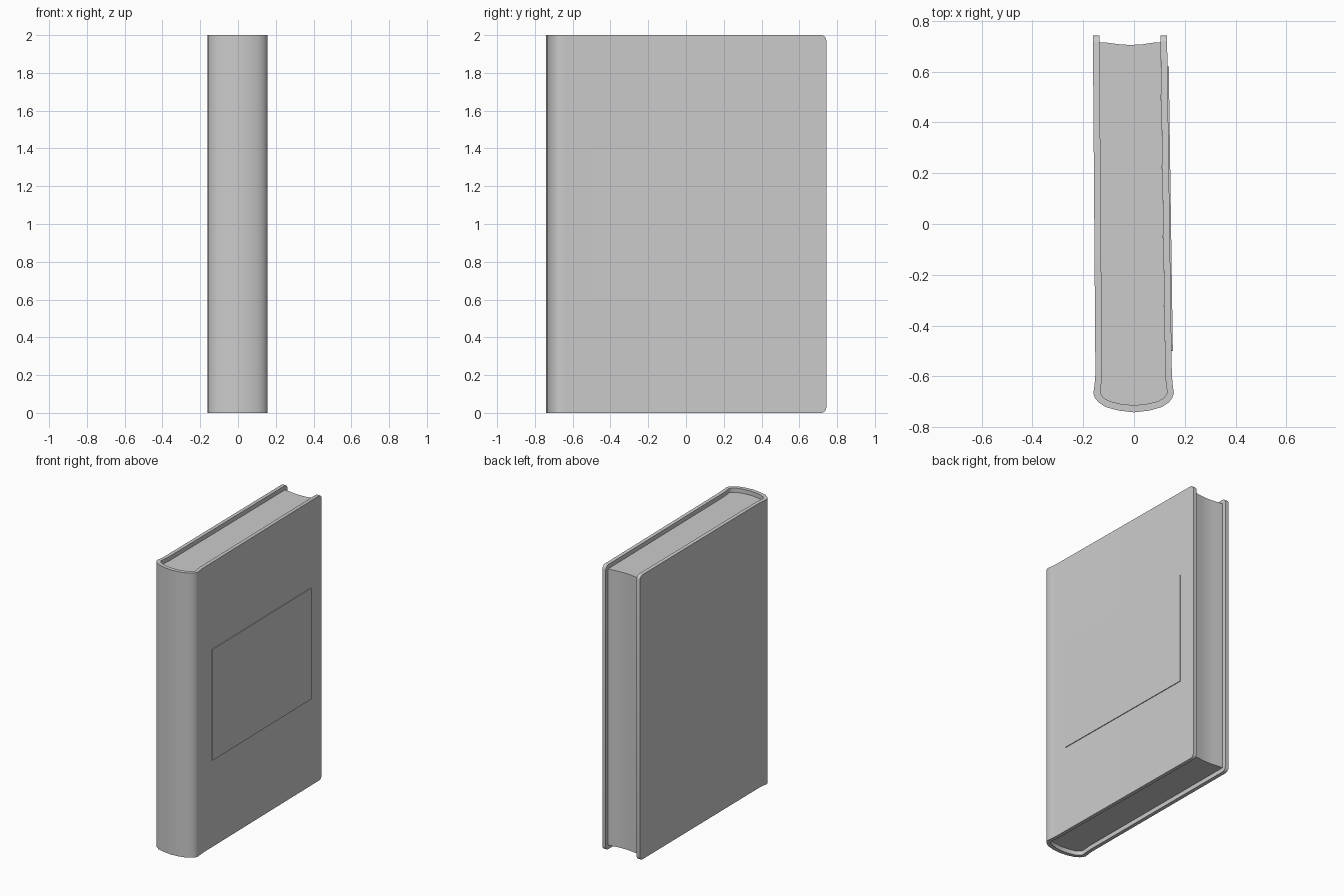
import bpy, bmesh

if "Cube" in bpy.data.objects:
    bpy.data.objects.remove(bpy.data.objects["Cube"])

HEIGHT = 2.0
RECESS = 0.03   # pages sit in from the cover at head and tail

# Cross-section of the case seen from above: left board, rounded spine, right board
outer = [(-0.162, 0.743), (-0.152, -0.59), (-0.155, -0.63), (-0.160, -0.667),
         (-0.154, -0.685), (-0.140, -0.702), (-0.112, -0.721), (-0.06, -0.735), (0, -0.742),
         (0.06, -0.735), (0.110, -0.721), (0.138, -0.702), (0.151, -0.685),
         (0.157, -0.667), (0.152, -0.63), (0.149, -0.59), (0.130, 0.743)]
inner = [(-0.136, 0.743), (-0.126, -0.59), (-0.129, -0.63), (-0.133, -0.662),
         (-0.128, -0.675), (-0.118, -0.686), (-0.096, -0.698), (-0.05, -0.709), (0, -0.714),
         (0.05, -0.709), (0.095, -0.698), (0.116, -0.686), (0.126, -0.675),
         (0.131, -0.662), (0.126, -0.63), (0.123, -0.59), (0.104, 0.743)]


def finish(name, bm):
    bmesh.ops.recalc_face_normals(bm, faces=bm.faces)
    mesh = bpy.data.meshes.new(name)
    bm.to_mesh(mesh)
    bm.free()
    obj = bpy.data.objects.new(name, mesh)
    bpy.context.collection.objects.link(obj)
    bpy.ops.object.select_all(action='DESELECT')
    obj.select_set(True)
    bpy.context.view_layer.objects.active = obj
    bpy.ops.object.shade_smooth_by_angle(angle=0.6)
    return obj


def extrude_up(bm, faces, height):
    new = bmesh.ops.extrude_face_region(bm, geom=faces, use_keep_orig=True)["geom"]
    verts = [g for g in new if isinstance(g, bmesh.types.BMVert)]
    bmesh.ops.translate(bm, verts=verts, vec=(0, 0, height))


def prism(name, profile, z0, z1):
    bm = bmesh.new()
    face = bm.faces.new([bm.verts.new((x, y, z0)) for x, y in profile])
    extrude_up(bm, [face], z1 - z0)
    return finish(name, bm)


# Hard cover: strip between the outer and inner lines, extruded upward
bm = bmesh.new()
out_v = [bm.verts.new((x, y, 0)) for x, y in outer]
in_v = [bm.verts.new((x, y, 0)) for x, y in inner]
strip = [bm.faces.new((out_v[i], out_v[i + 1], in_v[i + 1], in_v[i]))
         for i in range(len(outer) - 1)]
extrude_up(bm, strip, HEIGHT)

# Rounded board corners at the fore edge
corners = [e for e in bm.edges
           if all(v.co.y > 0.74 for v in e.verts)
           and abs(e.verts[0].co.z - e.verts[1].co.z) < 0.01]
bmesh.ops.bevel(bm, geom=corners, offset=0.028, offset_type='OFFSET',
                segments=4, profile=0.5, affect='EDGES')
finish("cover", bm)

# Page block: follows the inside of the cover, with a hollow fore edge
fore_edge = [(0.104, 0.716), (0.075, 0.714), (0.035, 0.708), (-0.015, 0.705),
             (-0.06, 0.708), (-0.105, 0.714), (-0.136, 0.716)]
prism("pages", inner[1:-1] + fore_edge, RECESS, HEIGHT - RECESS)

# Thin raised label panel on the right board
prism("cover_panel", [(0.140, -0.5), (0.153, -0.5), (0.137, 0.62), (0.125, 0.62)],
      0.61, 1.39)
